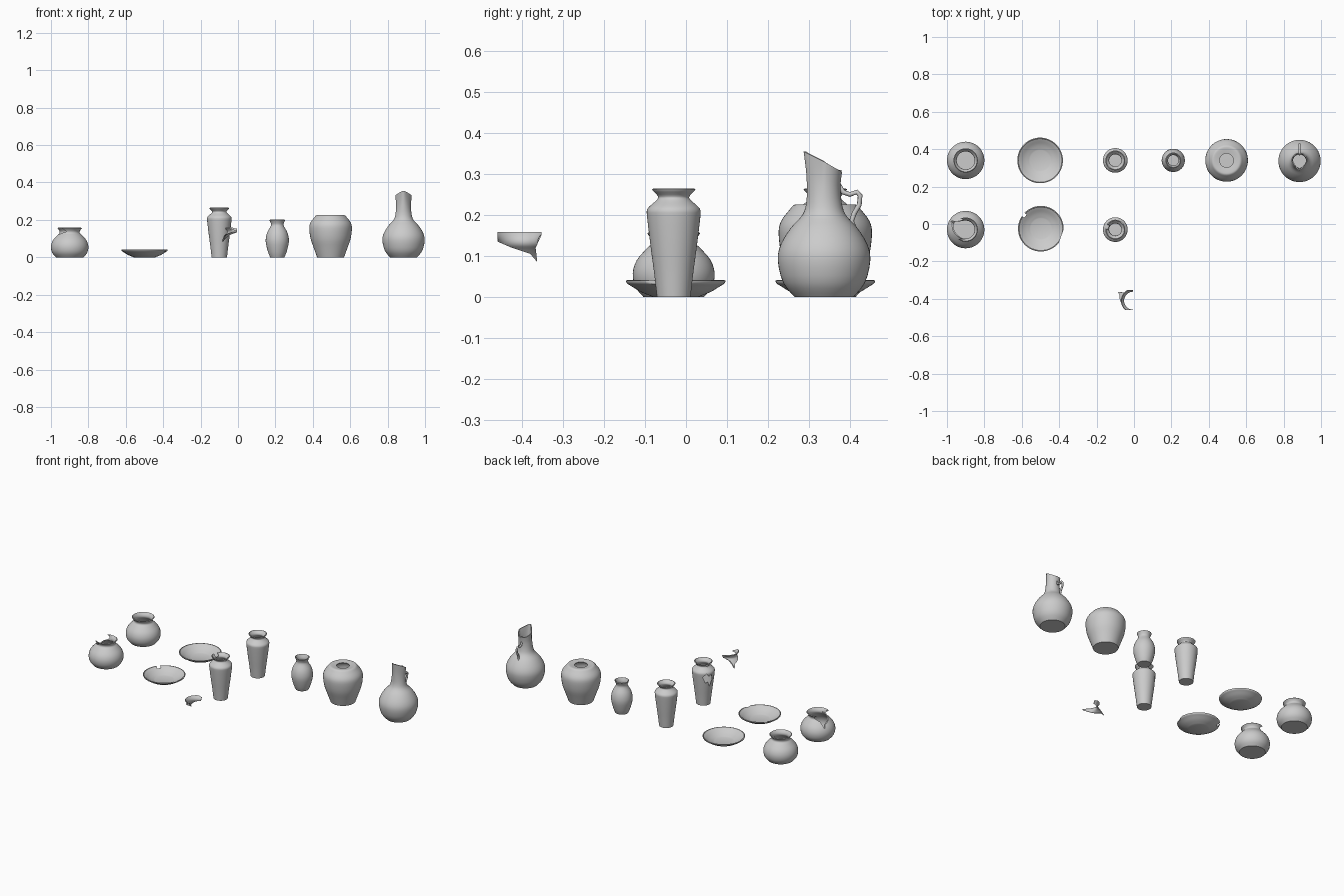
import bpy, bmesh, math
from mathutils import Matrix

if "Cube" in bpy.data.objects:
    bpy.data.objects.remove(bpy.data.objects["Cube"])


def smooth_profile(pts, steps=3):
    # Catmull-Rom through (radius, height) points
    p = [pts[0]] + pts + [pts[-1]]
    out = []
    for i in range(1, len(p) - 2):
        for k in range(steps):
            t = k / steps
            out.append(tuple(0.5 * (2 * b + (c - a) * t + (2 * a - 5 * b + 4 * c - d) * t * t
                                    + (3 * b - a - 3 * c + d) * t ** 3)
                             for a, b, c, d in zip(p[i - 1], p[i], p[i + 1], p[i + 2])))
    out.append(pts[-1])
    return [(r, max(z, 0.0)) for r, z in out]


def finish(ob):
    bpy.ops.object.select_all(action='DESELECT')
    ob.select_set(True)
    bpy.context.view_layer.objects.active = ob
    for m in list(ob.modifiers):
        bpy.ops.object.modifier_apply(modifier=m.name)
    bpy.ops.object.shade_smooth_by_angle(angle=math.radians(40))


def cutter(loc, azimuth, poly, r0, r1):
    # prism pointing outwards; poly is (sideways, height)
    bm = bmesh.new()
    a = [bm.verts.new((r0, t, z)) for t, z in poly]
    f = bm.faces.new(a)
    res = bmesh.ops.extrude_face_region(bm, geom=[f])
    vs = [v for v in res['geom'] if isinstance(v, bmesh.types.BMVert)]
    bmesh.ops.translate(bm, verts=vs, vec=(r1 - r0, 0, 0))
    bmesh.ops.recalc_face_normals(bm, faces=bm.faces)
    bm.transform(Matrix.Translation((*loc, 0)) @ Matrix.Rotation(math.radians(azimuth), 4, 'Z'))
    me = bpy.data.meshes.new("cutter")
    bm.to_mesh(me)
    ob = bpy.data.objects.new("cutter", me)
    bpy.context.collection.objects.link(ob)
    ob.hide_render = True
    return ob


def vessel(name, loc, pts, wall=0.005, cuts=(), op='DIFFERENCE', deform=None, n=48):
    prof = smooth_profile(pts)
    bm = bmesh.new()
    rings = [[bm.verts.new((r * math.cos(2 * math.pi * j / n), r * math.sin(2 * math.pi * j / n), z))
              for j in range(n)] for r, z in prof]
    pole = bm.verts.new((0, 0, prof[0][1]))
    for j in range(n):
        k = (j + 1) % n
        bm.faces.new((pole, rings[0][k], rings[0][j]))
        for a, b in zip(rings, rings[1:]):
            bm.faces.new((a[j], a[k], b[k], b[j]))
    if deform:
        for v in bm.verts:
            deform(v.co)
    me = bpy.data.meshes.new(name)
    bm.to_mesh(me)
    ob = bpy.data.objects.new(name, me)
    bpy.context.collection.objects.link(ob)
    ob.data.transform(Matrix.Translation((*loc, 0)))
    s = ob.modifiers.new("wall", 'SOLIDIFY')
    s.thickness, s.offset = wall, -1
    tools = [cutter(loc, *c) for c in cuts]
    for t in tools:
        b = ob.modifiers.new("break", 'BOOLEAN')
        b.operation, b.object, b.solver = op, t, 'EXACT'
    finish(ob)
    for t in tools:
        bpy.data.objects.remove(t)
    return ob


POT = [(.074, 0), (.094, .025), (.1, .058), (.09, .09), (.066, .118), (.054, .13), (.055, .142), (.065, .155)]
PLATE = [(.055, 0), (.085, .012), (.108, .026), (.119, .033), (.122, .04)]
VASE = [(.041, 0), (.048, .06), (.056, .12), (.065, .195), (.065, .212), (.058, .222), (.042, .236),
        (.038, .245), (.05, .258), (.053, .263)]
SMALL = [(.038, 0), (.05, .03), (.062, .085), (.055, .13), (.036, .165), (.034, .18), (.042, .199)]
JAR = [(.072, 0), (.09, .05), (.107, .1), (.114, .155), (.108, .185), (.088, .212), (.077, .224),
       (.065, .226), (.037, .222)]
PITCHER = [(.072, 0), (.1, .035), (.113, .09), (.105, .13), (.08, .17), (.053, .2), (.043, .23),
           (.04, .27), (.041, .3), (.044, .33)]

# intact row at the back
vessel("round_pot", (-.9, .34), POT)
vessel("plate", (-.502, .34), PLATE)
vessel("tall_vase", (-.1, .34), VASE)
vessel("small_vase", (.21, .34), SMALL)
vessel("wide_jar", (.495, .34), JAR)


def spout(co):
    s = min(max((co.z - .23) / .1, 0), 1)
    y = co.y / .044
    co.x *= 1 - .55 * s * max(0, -y)
    co.z += -y * .025 * s
    co.y -= .006 * s * max(0, -y)


vessel("pitcher_body", (.885, .337), PITCHER, deform=spout)


# pitcher handle and its thumb rest
def tube(name, pts, radius):
    cu = bpy.data.curves.new(name, 'CURVE')
    cu.dimensions = '3D'
    cu.bevel_depth, cu.bevel_resolution, cu.use_fill_caps = radius, 2, True
    sp = cu.splines.new('POLY')
    sp.points.add(len(pts) - 1)
    for p, (y, z) in zip(sp.points, pts):
        p.co = (.885, y, z, 1)
    ob = bpy.data.objects.new(name, cu)
    bpy.context.collection.objects.link(ob)


tube("pitcher_handle", [(.372, .275), (.383, .256), (.4, .25), (.417, .256), (.425, .247),
                        (.423, .225), (.411, .205), (.404, .185), (.412, .165)], .006)
tube("pitcher_thumb_rest", [(.372, .265), (.372, .29), (.375, .31)], .005)

# broken row in front, plus the piece missing from the pot
CHIP = [(-.047, .085), (-.03, .105), (.015, .12), (.05, .135), (.05, .2), (-.057, .2), (-.057, .15), (-.043, .12)]
pot_cut = [(180, CHIP, 0, .2)]
vessel("broken_pot", (-.9, -.03), POT, cuts=pot_cut)
vessel("pot_shard", (-.005, -.41), POT, cuts=pot_cut, op='INTERSECT')


def plate_notch(w, depth, az):
    return (az, [(-w, -.1), (w, -.1), (w, .2), (-w, .2)], depth, .2)


vessel("broken_plate", (-.498, -.025), PLATE,
       cuts=[plate_notch(.011, .106, 141), plate_notch(.04, .116, -20)])
vessel("broken_vase", (-.1, -.03), VASE, cuts=[
    (160, [(-.014, .3), (.016, .3), (.012, .25), (.002, .238), (-.01, .25)], 0, .2),
    (150, [(-.03, .19), (-.008, .21), (.004, .19), (.022, .2), (.03, .165), (.012, .125), (.002, .155), (-.014, .15)], 0, .2)])
